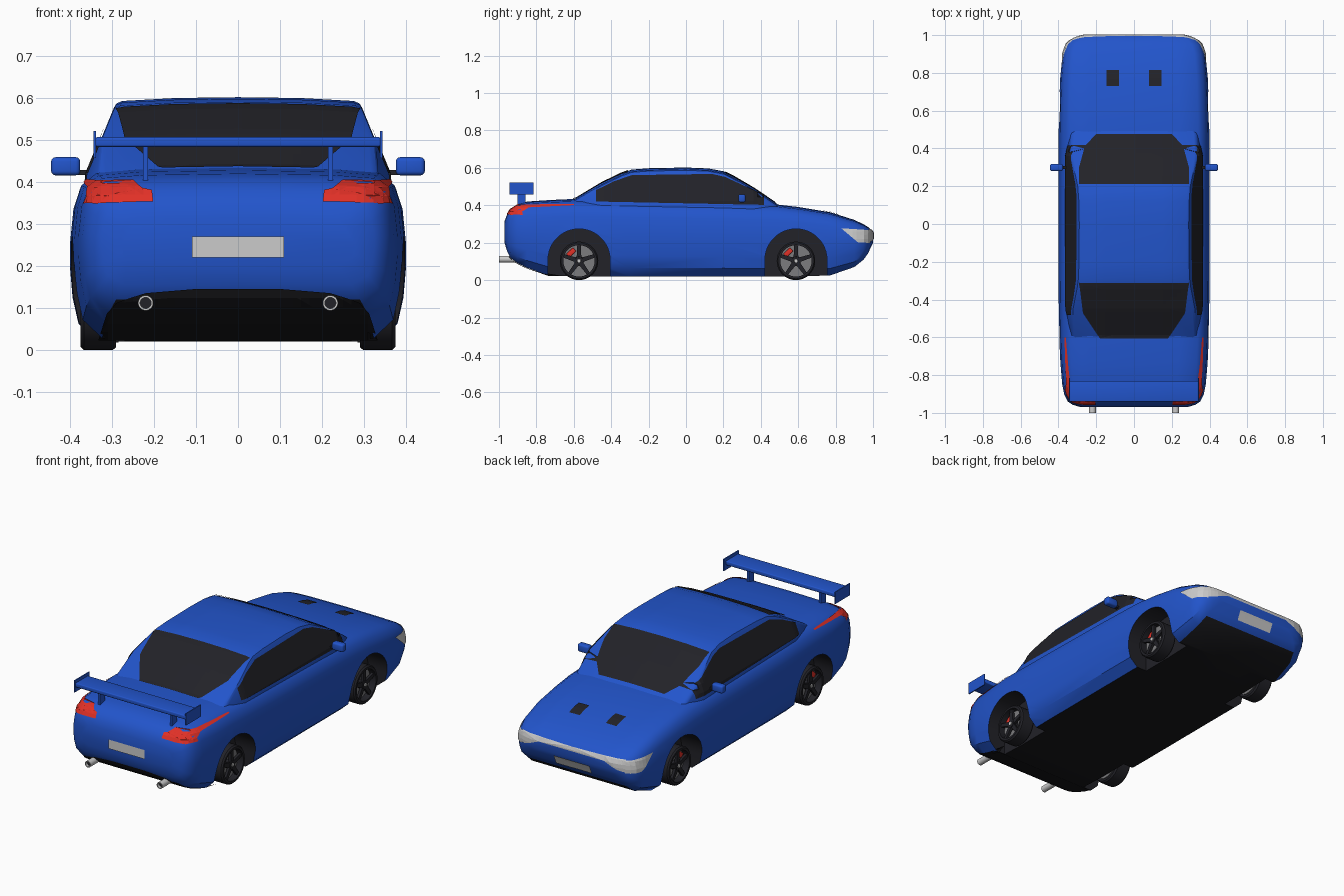
import bpy, bmesh, math
from mathutils import Vector, Matrix
from mathutils.bvhtree import BVHTree

if "Cube" in bpy.data.objects:
    bpy.data.objects.remove(bpy.data.objects["Cube"])


def material(name, r, g, b):
    m = bpy.data.materials.new(name)
    m.use_nodes = True
    m.diffuse_color = (r, g, b, 1)
    m.node_tree.nodes["Principled BSDF"].inputs["Base Color"].default_value = (r, g, b, 1)
    return m


BLUE = material("blue paint", .016, .09, .6)
DARK = material("dark trim", .016, .016, .021)
BLACK = material("black underside", .009, .009, .011)
RED = material("red", .75, .03, .02)
SILVER = material("silver", .6, .6, .6)
GREY = material("grey metal", .2, .2, .21)


def finish(name, bm, mats, smooth=None):
    bmesh.ops.recalc_face_normals(bm, faces=bm.faces) if smooth != "plate" else None
    mesh = bpy.data.meshes.new(name)
    bm.to_mesh(mesh)
    bm.free()
    ob = bpy.data.objects.new(name, mesh)
    bpy.context.collection.objects.link(ob)
    for m in mats:
        mesh.materials.append(m)
    if isinstance(smooth, (int, float)):
        smooth_shade(ob, smooth)
    return ob


def smooth_shade(ob, angle):
    bpy.ops.object.select_all(action='DESELECT')
    ob.select_set(True)
    bpy.context.view_layer.objects.active = ob
    bpy.ops.object.shade_smooth_by_angle(angle=math.radians(angle))


def loft(stations):
    """Skin mirrored half sections, each given as (y, [(x, z), ...])."""
    bm = bmesh.new()
    rings = []
    for y, half in stations:
        full = half + [(-x, z) for x, z in reversed(half[1:-1])]
        rings.append([bm.verts.new((x, y, z)) for x, z in full])
    n = len(rings[0])
    for a, b in zip(rings, rings[1:]):
        for i in range(n):
            j = (i + 1) % n
            bm.faces.new((a[i], a[j], b[j], b[i]))
    bm.faces.new(rings[0])
    bm.faces.new(rings[-1])
    return bm


def box(name, x, y, z, mat, bevel=0):
    bm = bmesh.new()
    bmesh.ops.create_cube(bm, size=1)
    for v in bm.verts:
        v.co = [lo + (c + .5) * (hi - lo) for c, (lo, hi) in zip(v.co, (x, y, z))]
    if bevel:
        bmesh.ops.bevel(bm, geom=bm.edges[:], offset=bevel, segments=3, profile=.5, affect='EDGES')
    return finish(name, bm, [mat], 40 if bevel else None)


def lathe(name, profile, centre, side, mat, axis='X'):
    """Spin a closed (along, radius) profile about an axis."""
    bm = bmesh.new()
    vs = [bm.verts.new((a, r, 0)) for a, r in profile]
    edges = [bm.edges.new((vs[i], vs[(i + 1) % len(vs)])) for i in range(len(vs))]
    bmesh.ops.spin(bm, geom=vs + edges, cent=(0, 0, 0), axis=(1, 0, 0),
                   angle=math.tau, steps=40)
    bmesh.ops.remove_doubles(bm, verts=bm.verts, dist=1e-5)
    turn = Matrix.Rotation(math.pi / 2, 4, 'Z') if axis == 'Y' else Matrix.Scale(side, 4, (1, 0, 0))
    bmesh.ops.transform(bm, matrix=Matrix.Translation(centre) @ turn, verts=bm.verts)
    return finish(name, bm, [mat], 35)


# Lower body: y, half width, bottom, top
HULL = [(-.97, .28, .2, .315), (-.957, .325, .155, .35), (-.94, .35, .12, .38),
        (-.9, .37, .09, .407), (-.85, .38, .066, .42), (-.73, .39, .025, .428),
        (-.6, .396, .02, .434), (-.3, .4, .02, .425), (.2, .4, .02, .415),
        (.48, .4, .02, .405), (.6, .397, .02, .391), (.77, .391, .025, .363),
        (.9, .378, .07, .322), (.95, .36, .11, .298), (.975, .335, .145, .283),
        (.99, .3, .18, .269), (1.0, .26, .2, .255)]
SHAPE = [(0, 0), (.83, 0), (.95, .11), (.985, .27), (1, .45), (1, .58),
         (.98, .78), (.94, .9), (.85, .97), (.6, .99), (0, 1)]
hull = loft([(y, [(u * w, b + f * (t - b)) for u, f in SHAPE]) for y, w, b, t in HULL])
bmesh.ops.recalc_face_normals(hull, faces=hull.faces)
for f in hull.faces:
    if f.normal.z < -.5 and f.calc_center_median().z < .12 and abs(f.calc_center_median().x) < .25:
        f.material_index = 1

# Cabin: y, roof height, width factor
ROOF = [(-.63, .42, .85), (-.59, .437, .93), (-.45, .521, 1), (-.34, .574, 1), (-.29, .591, 1),
        (-.2, .598, 1), (0, .602, 1), (.12, .597, 1), (.2, .582, 1), (.25, .557, 1),
        (.36, .493, 1), (.48, .412, .93), (.52, .385, .85)]


def cabin_half(t, k):
    lean = lambda z: .36 - .41 * max(z - .42, 0)
    low, edge = min(.42, t - .03), t - .025
    c = lean(edge)
    pts = [(0, .34), (.365, .35), (.36, low), (c, edge), (c - .006, t - .015),
           (c - .02, t - .009), (.15, t - .002), (0, t)]
    return [(x * k, z) for x, z in pts]


cabin = loft([(y, cabin_half(t, k)) for y, t, k in ROOF])

# Surface that the flush details are laid on
verts, polys = [], []
for bm in (hull, cabin):
    base = len(verts)
    bm.verts.index_update()
    verts += [v.co.copy() for v in bm.verts]
    polys += [[base + v.index for v in f.verts] for f in bm.faces]
SKIN = BVHTree.FromPolygons(verts, polys)


def plate(name, outline, axis, sign, mat, lift=.004):
    """Lay a flat outline on the skin, seen along an axis."""
    others = [i for i in range(3) if i != axis]
    bm = bmesh.new()
    corners = []
    for p in outline:
        co = Vector((0, 0, 0))
        co[others[0]], co[others[1]] = p
        corners.append(bm.verts.new(co))
    bmesh.ops.triangulate(bm, faces=[bm.faces.new(corners)])
    for n, i in enumerate(others):
        lo, hi = min(p[n] for p in outline), max(p[n] for p in outline)
        normal = Vector([float(k == i) for k in range(3)])
        step = .02
        for s in range(1, int((hi - lo) / step) + 1):
            bmesh.ops.bisect_plane(bm, geom=bm.verts[:] + bm.edges[:] + bm.faces[:],
                                   plane_co=normal * (lo + s * step), plane_no=normal)
    ray = Vector([-float(sign) if k == axis else 0 for k in range(3)])
    missed = []
    for v in bm.verts:
        hit, nor, _, _ = SKIN.ray_cast(v.co - ray * 3, ray)
        if hit is None:
            missed.append(v)
        else:
            v.co = hit + nor * (lift if nor.dot(ray) < 0 else -lift)
    bmesh.ops.delete(bm, geom=missed, context='VERTS')
    bm.normal_update()
    bmesh.ops.reverse_faces(bm, faces=[f for f in bm.faces if f.normal.dot(ray) > 0])
    finish(name, bm, [mat], "plate")


def both(half):
    """Mirror an outline across its first coordinate."""
    return half + [(-a, b) for a, b in reversed(half) if a]


body = finish("body_shell", hull, [BLUE, BLACK, DARK])
finish("cabin", cabin, [BLUE], 35)

# Wheel arches cut into the body
AXLES = {"rear": -.572, "front": .588}
for end, y in AXLES.items():
    for side in (1, -1):
        bm = bmesh.new()
        arc = [(y + .166 * math.cos(a * math.pi / 24), .108 + .166 * math.sin(a * math.pi / 24))
               for a in range(25)]
        arc += [(y - .166, -.05), (y + .166, -.05)]
        face = bm.faces.new([bm.verts.new((side * .27, *p)) for p in arc])
        ext = bmesh.ops.extrude_face_region(bm, geom=[face])
        for v in ext["geom"]:
            if isinstance(v, bmesh.types.BMVert):
                v.co.x = side * .5
        for f in bm.faces:
            f.material_index = 2
        cutter = finish("arch_cutter", bm, [BLUE, BLACK, DARK])
        cutter.hide_render = True
        mod = body.modifiers.new("arch", 'BOOLEAN')
        mod.operation, mod.solver, mod.object = 'DIFFERENCE', 'EXACT', cutter
        bpy.context.view_layer.objects.active = body
        bpy.ops.object.modifier_apply(modifier="arch")
        bpy.data.objects.remove(cutter)
smooth_shade(body, 35)

# Windows
plate("windscreen", both([(.29, .21), (.29, .3), (.26, .41), (.2, .475)]), 2, 1, DARK)
plate("rear_window", both([(.29, -.31), (.27, -.47), (.18, -.605)]), 2, 1, DARK)
SIDE_GLASS = [(-.48, .42), (-.48, .48), (-.39, .525), (-.29, .56), (.14, .566),
              (.21, .55), (.415, .453), (.415, .402)]
# Lights that wrap around the corners
HEADLIGHT = [(.83, .276), (.985, .265), (.982, .2), (.92, .2)]
TAIL_STREAK = [(-.96, .345), (-.9, .35), (-.84, .386), (-.6, .398), (-.6, .404),
               (-.83, .402), (-.9, .402), (-.935, .38)]
TAIL = [(.202, .352), (.205, .378), (.27, .393), (.345, .396), (.365, .348)]
for side, label in ((1, "left"), (-1, "right")):
    plate(label + "_side_window", SIDE_GLASS, 0, side, DARK)
    plate(label + "_headlight", HEADLIGHT, 0, side, SILVER)
    plate(label + "_tail_streak", TAIL_STREAK, 0, side, RED)
    plate(label + "_tail_light", [(side * x, z) for x, z in TAIL], 1, -1, RED)
    plate(label + "_hood_vent", [(side * x, y) for x, y in
          ((.08, .73), (.145, .73), (.145, .815), (.08, .815))], 2, 1, DARK)
plate("front_light_bar", both([(0, .265), (.2, .268), (.315, .27), (.318, .205),
                               (.28, .212), (.2, .245), (0, .253)]), 1, 1, SILVER)
plate("front_plate", both([(.11, .145), (.11, .195)]), 1, 1, SILVER, .006)
plate("rear_plate", both([(.11, .22), (.11, .27)]), 1, -1, SILVER, .006)
plate("diffuser", both([(0, .135), (.1, .147), (.22, .137), (.29, .115),
                        (.31, .09), (.33, .026)]), 1, -1, BLACK)

# Wheels with brakes
R = .103
for end, y in AXLES.items():
    for side, label in ((1, "left"), (-1, "right")):
        name, c = f"{end}_{label}_", (0, y, R)
        lathe(name + "tyre", [(.29, .084), (.29, .096), (.298, R), (.367, R), (.375, .096),
                              (.375, .084)], c, side, DARK)
        lathe(name + "brake_disc", [(.285, 0), (.285, .085), (.338, .085), (.338, 0)], c, side, GREY)
        lathe(name + "hub", [(.335, 0), (.335, .026), (.368, .022), (.368, 0)], c, side, DARK)
        lathe(name + "hub_cap", [(.365, 0), (.365, .011), (.372, .009), (.372, 0)], c, side, SILVER)
        bm = bmesh.new()
        for i in range(5):
            geo = bmesh.ops.create_cube(bm, size=1)["verts"]
            for v in geo:
                taper = .018 if v.co.z > 0 else .026
                v.co = (side * (.358 + v.co.x * .014), v.co.y * taper, .05 + v.co.z * .075)
            spin = Matrix.Translation(c) @ Matrix.Rotation(math.tau * i / 5, 4, 'X')
            bmesh.ops.transform(bm, matrix=spin, verts=geo)
        finish(name + "spokes", bm, [DARK])
        caliper = box(name + "caliper", (-.01, .01), (-.025, .025), (.048, .074), RED, .004)
        caliper.matrix_world = Matrix.Translation((side * .34, y, R)) @ Matrix.Rotation(.75, 4, 'X')

# Rear wing, mirrors and exhausts
box("wing_blade", (-.34, .34), (-.94, -.83), (.484, .507), BLUE, .005)
for side, label in ((1, "left"), (-1, "right")):
    span = lambda a, b: sorted((side * a, side * b))
    box(label + "_wing_end", span(.338, .344), (-.945, -.815), (.457, .522), BLUE)
    box(label + "_wing_strut", span(.214, .226), (-.9, -.857), (.39, .49), BLUE)
    box(label + "_mirror", span(.376, .445), (.28, .318), (.416, .459), BLUE, .01)
    box(label + "_mirror_arm", span(.34, .382), (.29, .308), (.417, .429), DARK)
    lathe(label + "_exhaust", [(-1, .013), (-1, .018), (-.86, .018), (-.86, .013)],
          (side * .22, 0, .112), 1, SILVER, 'Y')
    lathe(label + "_exhaust_core", [(-.985, 0), (-.985, .0135), (-.87, .0135), (-.87, 0)],
          (side * .22, 0, .112), 1, DARK, 'Y')
